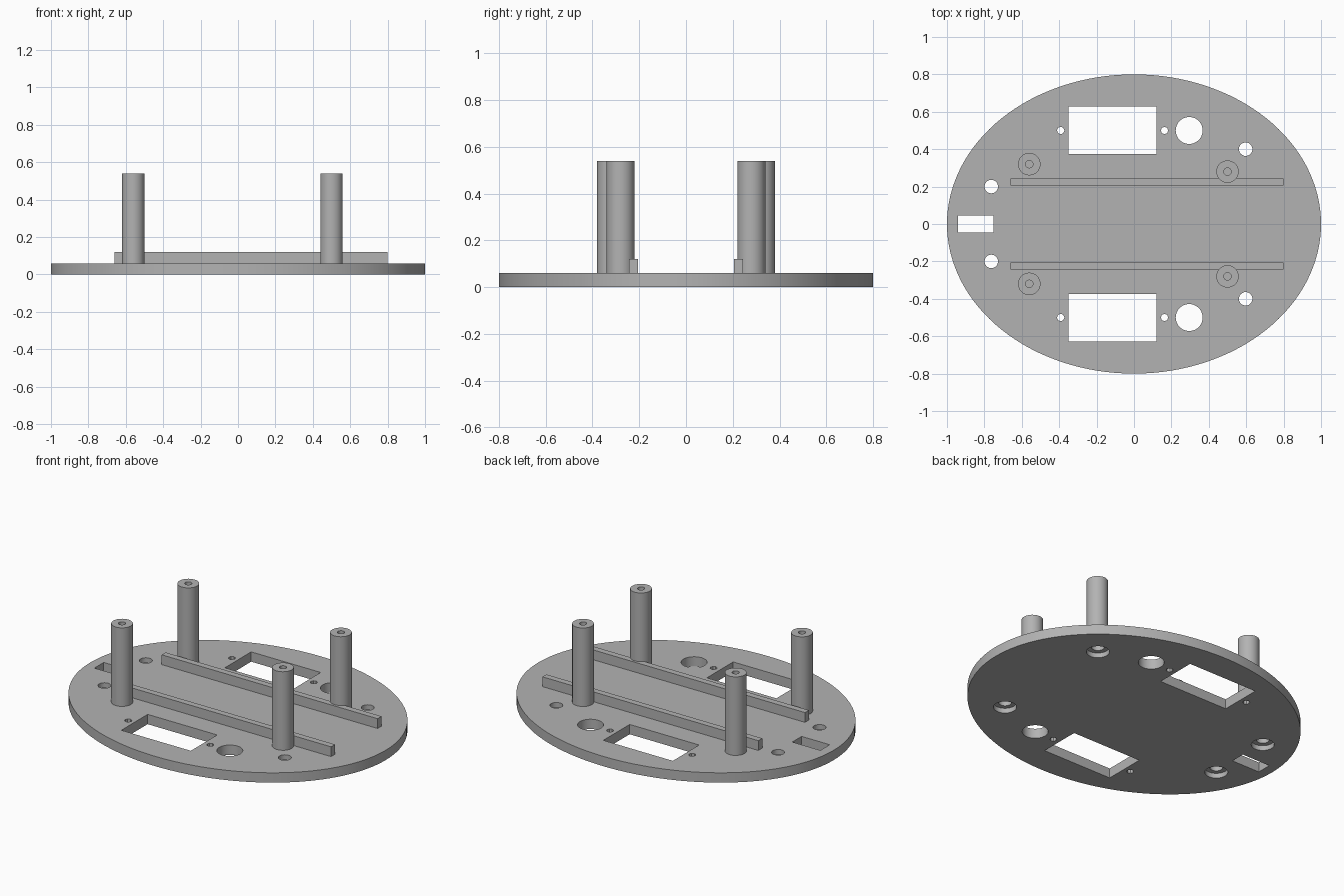
import bpy
import bmesh
from math import cos, sin, tau, radians

if "Cube" in bpy.data.objects:
    bpy.data.objects.remove(bpy.data.objects["Cube"], do_unlink=True)

THICK = 0.06
SIDES = (-1, 1)

grey = bpy.data.materials.new("plain grey")
grey.use_nodes = True
colour = (0.45, 0.45, 0.45, 1)
grey.diffuse_color = colour
grey.node_tree.nodes["Principled BSDF"].inputs["Base Color"].default_value = colour


def lathe(bm, x, y, profile, n=32, squash=1.0):
    """Solid of rings (radius, height) capped at both ends."""
    rings = [[bm.verts.new((x + r * cos(tau * i / n), y + squash * r * sin(tau * i / n), z))
              for i in range(n)] for r, z in profile]
    for a, b in zip(rings, rings[1:]):
        for i in range(n):
            j = (i + 1) % n
            bm.faces.new((a[i], a[j], b[j], b[i]))
    bm.faces.new(rings[0][::-1])
    bm.faces.new(rings[-1])


def box(bm, x0, x1, y0, y1, z0, z1):
    verts = bmesh.ops.create_cube(bm, size=1)["verts"]
    for v in verts:
        v.co = ((x0 + x1) / 2 + v.co.x * (x1 - x0),
                (y0 + y1) / 2 + v.co.y * (y1 - y0),
                (z0 + z1) / 2 + v.co.z * (z1 - z0))


def finish(bm, name):
    bmesh.ops.recalc_face_normals(bm, faces=bm.faces)
    mesh = bpy.data.meshes.new(name)
    bm.to_mesh(mesh)
    bm.free()
    mesh.materials.append(grey)
    obj = bpy.data.objects.new(name, mesh)
    bpy.context.collection.objects.link(obj)
    return obj


def smooth(obj):
    bpy.ops.object.select_all(action="DESELECT")
    obj.select_set(True)
    bpy.context.view_layer.objects.active = obj
    bpy.ops.object.shade_smooth_by_angle(angle=radians(30))


# Oval base plate
bm = bmesh.new()
lathe(bm, 0, 0, [(1, 0), (1, THICK)], n=128, squash=0.8)
plate = finish(bm, "base_plate")

# All openings through the plate, gathered in one cutter
LOW, HIGH = -0.05, THICK + 0.05
bm = bmesh.new()
box(bm, -0.94, -0.75, -0.045, 0.045, LOW, HIGH)
for s in SIDES:
    box(bm, -0.35, 0.12, s * 0.5 - 0.127, s * 0.5 + 0.127, LOW, HIGH)
    lathe(bm, 0.295, s * 0.5, [(0.072, LOW), (0.072, HIGH)], n=48)
    for x in (-0.392, 0.163):
        lathe(bm, x, s * 0.5, [(0.02, LOW), (0.02, HIGH)], n=8)
    # Screw holes, widened on the underside
    for x, y in ((-0.763, 0.2), (0.597, 0.4)):
        lathe(bm, x, s * y, [(0.064, LOW), (0.064, 0.03), (0.036, 0.03), (0.036, HIGH)])
cutter = finish(bm, "plate_cutter")
cutter.hide_render = True

cut = plate.modifiers.new("openings", "BOOLEAN")
cut.object = cutter
cut.operation = "DIFFERENCE"
cut.solver = "EXACT"
bpy.context.view_layer.objects.active = plate
bpy.ops.object.modifier_apply(modifier=cut.name)
bpy.data.objects.remove(cutter, do_unlink=True)
smooth(plate)

# Rails and hollow posts on each side
for s, side in zip(SIDES, ("right", "left")):
    bm = bmesh.new()
    inner, outer = sorted((s * 0.206, s * 0.244))
    box(bm, -0.66, 0.8, inner, outer, THICK, 0.12)
    finish(bm, "front_rail" if s < 0 else "back_rail")
    for end, x, y in (("right", -0.56, 0.32), ("left", 0.5, 0.28)):
        bm = bmesh.new()
        lathe(bm, x, s * y, [(0.06, THICK), (0.06, 0.54), (0.02, 0.54), (0.02, 0.07)])
        row = "front" if s < 0 else "back"
        smooth(finish(bm, f"{row}_{end}_post"))
